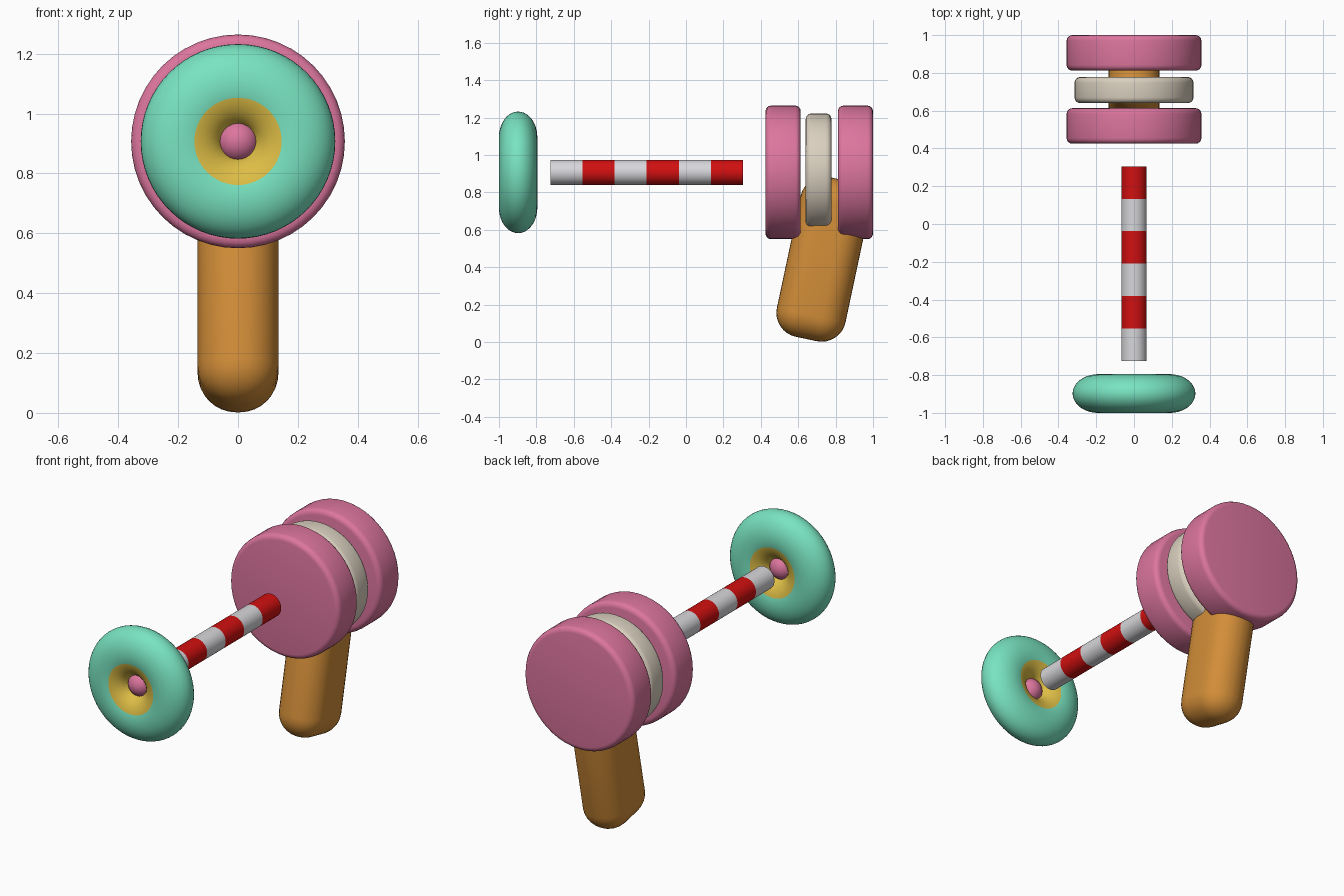
import bpy
import math

cube = bpy.data.objects.get("Cube")
if cube:
    bpy.data.objects.remove(cube, do_unlink=True)

AXIS_Z = 0.907


def material(name, rgb):
    mat = bpy.data.materials.new(name)
    mat.use_nodes = True
    color = (*rgb, 1)
    mat.diffuse_color = color
    mat.node_tree.nodes["Principled BSDF"].inputs["Base Color"].default_value = color
    return mat


pink = material("pink", (0.72, 0.18, 0.34))
mint = material("mint green", (0.19, 0.77, 0.53))
yellow = material("yellow", (0.73, 0.51, 0.06))
orange = material("orange wood", (0.65, 0.27, 0.04))
cream = material("cream", (0.70, 0.63, 0.52))
white = material("white", (0.68, 0.68, 0.71))
red = material("red", (0.64, 0.005, 0.005))


def finish(name, mat, bevel=0, segments=4):
    obj = bpy.context.object
    obj.name = name
    obj.data.materials.append(mat)
    bpy.ops.object.transform_apply(location=False, rotation=True, scale=True)
    if bevel:
        mod = obj.modifiers.new("rounded edges", "BEVEL")
        mod.width = bevel
        mod.segments = segments
        mod.limit_method = "ANGLE"
        mod.angle_limit = math.radians(40)
        bpy.ops.object.modifier_apply(modifier=mod.name)
    bpy.ops.object.shade_smooth_by_angle(angle=math.radians(35))
    return obj


def disc(name, mat, radius, front, back, bevel=0, sides=48):
    # Cylinder lying along y between front and back
    bpy.ops.mesh.primitive_cylinder_add(
        vertices=sides, radius=radius, depth=back - front,
        location=(0, (front + back) / 2, AXIS_Z), rotation=(math.pi / 2, 0, 0))
    return finish(name, mat, bevel)


# Drum body: two large discs with a smaller one between
disc("front_drum", pink, 0.357, 0.425, 0.613, 0.03)
disc("middle_drum", cream, 0.315, 0.64, 0.778, 0.03)
disc("back_drum", pink, 0.357, 0.812, 1.0, 0.03)

# Striped barrel
START, STEP = -0.725, 0.1717
for i in range(6):
    disc(f"barrel_stripe_{i + 1}", red if i % 2 else white, 0.067,
         START + i * STEP, START + (i + 1) * STEP, sides=32)

# Muzzle ring, its inner faces yellow
bpy.ops.mesh.primitive_torus_add(
    major_radius=0.188, minor_radius=0.137, major_segments=64, minor_segments=40,
    location=(0, -0.8975, AXIS_Z), rotation=(math.pi / 2, 0, 0))
bpy.context.object.scale.z = 0.75
ring = finish("muzzle_ring", mint)
ring.data.materials.append(yellow)
for face in ring.data.polygons:
    if math.hypot(face.center.x, face.center.z) < 0.145:
        face.material_index = 1

# Ball in the middle of the ring
bpy.ops.mesh.primitive_uv_sphere_add(
    segments=32, ring_count=16, radius=0.07, location=(0, -0.8975, AXIS_Z))
finish("muzzle_ball", pink)

# Slanted, rounded handle
bpy.ops.mesh.primitive_cube_add(
    size=1, location=(0, 0.733, 0.443), rotation=(math.radians(-12), 0, 0))
bpy.context.object.scale = (0.27, 0.375, 0.872)
finish("handle", orange, 0.13, 8)
